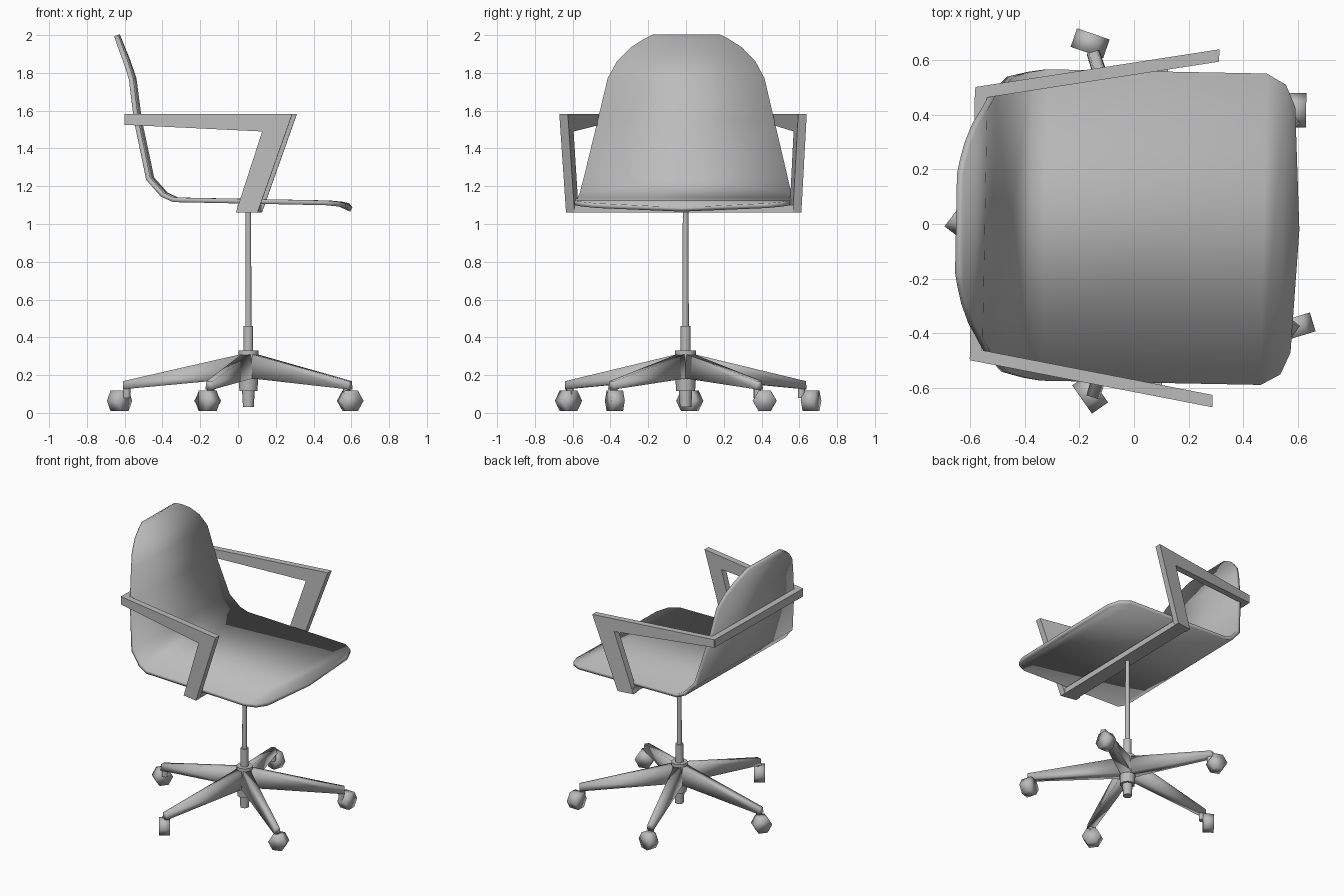
import bpy, bmesh
from math import radians, pi
from mathutils import Matrix

if "Cube" in bpy.data.objects:
    bpy.data.objects.remove(bpy.data.objects["Cube"], do_unlink=True)

grey = bpy.data.materials.new("mid_grey")
grey.use_nodes = True
grey.diffuse_color = (0.5, 0.5, 0.5, 1)
grey.node_tree.nodes["Principled BSDF"].inputs["Base Color"].default_value = grey.diffuse_color


def finish(bm, name, angle=35, solid=0):
    """Turn a bmesh into a shaded object, optionally given a thickness."""
    bmesh.ops.recalc_face_normals(bm, faces=bm.faces)
    mesh = bpy.data.meshes.new(name)
    bm.to_mesh(mesh)
    bm.free()
    mesh.materials.append(grey)
    obj = bpy.data.objects.new(name, mesh)
    bpy.context.collection.objects.link(obj)
    bpy.ops.object.select_all(action='DESELECT')
    obj.select_set(True)
    bpy.context.view_layer.objects.active = obj
    if solid:
        mod = obj.modifiers.new("thickness", 'SOLIDIFY')
        mod.thickness = solid
        mod.offset = 0
        bpy.ops.object.modifier_apply(modifier=mod.name)
    bpy.ops.object.shade_smooth_by_angle(angle=radians(angle))
    return obj


def box(name, low, high):
    bm = bmesh.new()
    bmesh.ops.create_cube(bm, size=1)
    for v in bm.verts:
        v.co = [h if c > 0 else l for c, l, h in zip(v.co, low, high)]
    return finish(bm, name)


def cylinder(name, z0, z1, r0, r1, place, sides=10, angle=50):
    bm = bmesh.new()
    bmesh.ops.create_cone(bm, cap_ends=True, segments=sides, radius1=r0, radius2=r1,
                          depth=z1 - z0, matrix=Matrix.Translation((0, 0, (z0 + z1) / 2)))
    bm.transform(place)
    return finish(bm, name, angle)


# Bent seat shell: rows of x, z, half width from front lip to top of the back
rows = [(0.6, 1.085, 0.45), (0.545, 1.105, 0.53), (0.475, 1.112, 0.57), (-0.33, 1.128, 0.57),
        (-0.39, 1.155, 0.56), (-0.465, 1.24, 0.54), (-0.53, 1.55, 0.467), (-0.558, 1.77, 0.415),
        (-0.588, 1.86, 0.365), (-0.615, 1.93, 0.295), (-0.632, 1.975, 0.225), (-0.64, 1.998, 0.18)]
bm = bmesh.new()
grid = []
for i, (x, z, w) in enumerate(rows):
    lip = 0.02 if i == 0 else 0
    # The lip and the bend carry a middle point, the other rows only their ends
    columns = (-1, 0, 1) if i in (0, 5) else (-1, 1)
    grid.append([bm.verts.new((x - lip * abs(c), w * c, z + lip * (abs(c) - 0.4)))
                 for c in columns])
for a, b in zip(grid, grid[1:]):
    bm.faces.new(a + b[::-1])
bmesh.ops.triangulate(bm, faces=bm.faces)
upper = [finish(bm, "seat_shell", 180, solid=0.025)]

# Arm frames: bent profile, splayed outward toward the front
profile = [(-0.59, 1.583), (0.3, 1.583), (0.115, 1.06), (0.0, 1.06), (0.14, 1.49), (-0.59, 1.525)]
for side, label in ((1, "left"), (-1, "right")):
    bm = bmesh.new()
    loops = [[bm.verts.new((x, side * (0.603 + 0.174 * x - inset), z)) for x, z in profile]
             for inset in (0, 0.045)]
    for loop in loops:
        bm.faces.new(loop)
    for k in range(len(profile)):
        n = (k + 1) % len(profile)
        bm.faces.new((loops[0][k], loops[0][n], loops[1][n], loops[1][k]))
    upper.append(finish(bm, label + "_arm"))

# Bars joining the arms under the seat and behind the back
upper.append(box("under_seat_bar", (0.008, -0.59, 1.06), (0.113, 0.59, 1.1)))
upper.append(box("rear_bar", (-0.592, -0.495, 1.525), (-0.547, 0.495, 1.583)))

# The upper part is swivelled slightly on the column
for obj in upper:
    obj.location.y = -0.01
    obj.rotation_euler.z = radians(-1.1)

# Central column and hub
centre = Matrix.Translation((0.055, -0.002, 0))
for name, z0, z1, r0, r1 in (("column", 0.44, 1.07, 0.017, 0.015),
                             ("column_sleeve", 0.3, 0.46, 0.027, 0.027),
                             ("hub_top", 0.18, 0.33, 0.055, 0.055),
                             ("hub_bottom", 0.115, 0.19, 0.05, 0.055),
                             ("column_foot", 0.03, 0.13, 0.03, 0.036)):
    cylinder(name, z0, z1, r0, r1, centre)

# Five tapered legs, each with a stem and a turned caster
sideways = Matrix.Translation((-0.007, 0.022, 0))
for k in range(5):
    spin = centre @ Matrix.Rotation(radians(36 + 72 * k), 4, 'Z')
    bm = bmesh.new()
    bmesh.ops.create_cube(bm, size=1)
    for v in bm.verts:
        tip, top = v.co.x > 0, v.co.z > 0
        half = (0.016 if top else 0.024) if tip else (0.026 if top else 0.04)
        height = (0.168 if top else 0.125) if tip else (0.315 if top else 0.185)
        v.co = (0.665 if tip else 0.02, half if v.co.y > 0 else -half, height)
    bm.transform(spin)
    finish(bm, f"leg_{k + 1}", 180)
    cylinder(f"caster_stem_{k + 1}", 0.08, 0.14, 0.02, 0.02,
             spin @ Matrix.Translation((0.645, 0, 0)), 8)
    wheel = (sideways @ spin @ Matrix.Translation((0.675, 0, 0.064))
             @ Matrix.Rotation(radians(-37), 4, 'Z') @ Matrix.Rotation(pi / 2, 4, 'Y'))
    cylinder(f"caster_{k + 1}", -0.036, 0.036, 0.063, 0.063, wheel, 6, 180)
